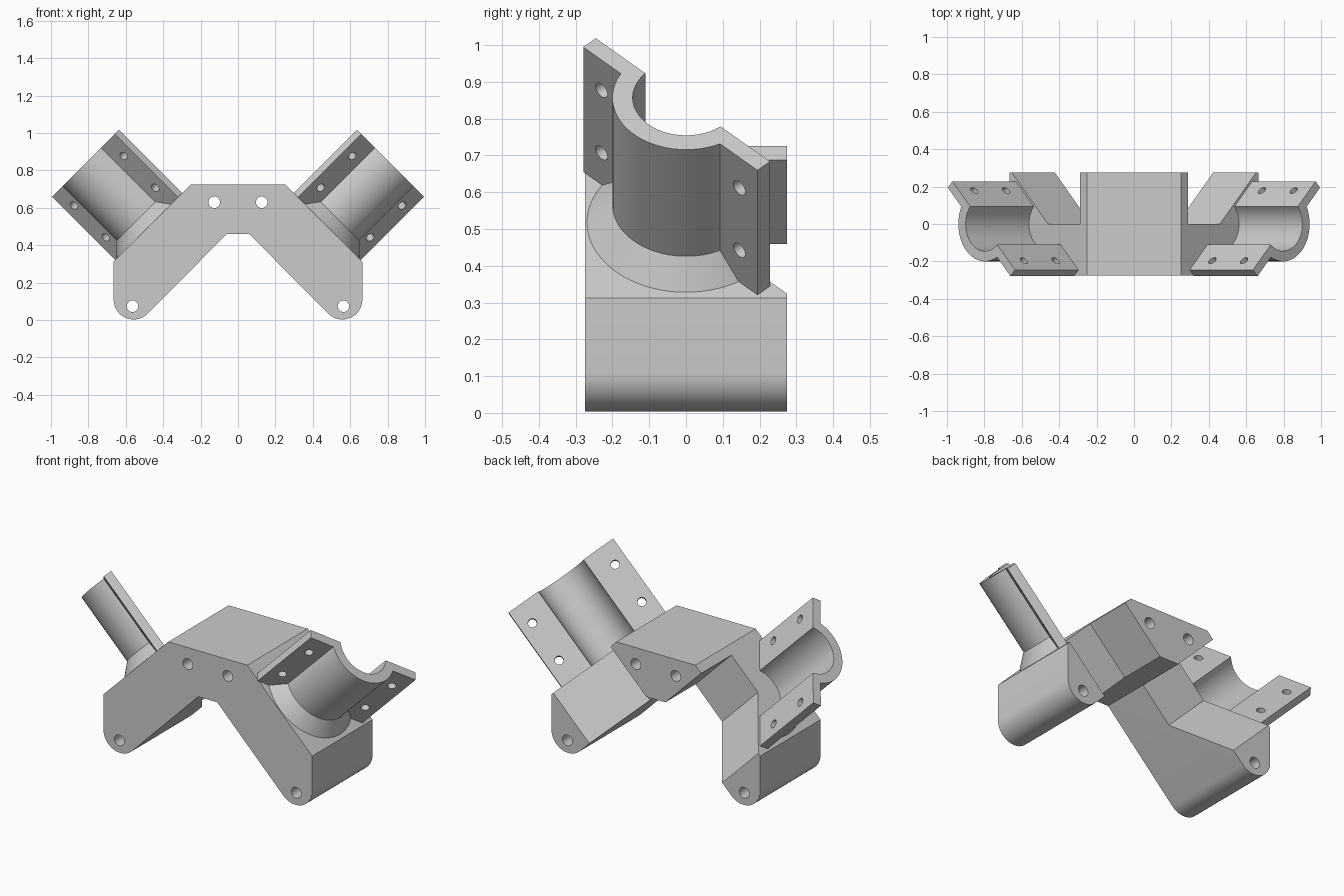
import bpy, bmesh, math
from mathutils import Matrix, Vector

cube = bpy.data.objects.get("Cube")
if cube:
    bpy.data.objects.remove(cube, do_unlink=True)

grey = bpy.data.materials.new("light_grey")
grey.use_nodes = True
COLOUR = (0.6, 0.6, 0.6, 1)
grey.diffuse_color = COLOUR
grey.node_tree.nodes["Principled BSDF"].inputs["Base Color"].default_value = COLOUR

DEPTH = 0.275                 # half depth of the body
BASE, TIP = 0.69, 1.17        # clamp start and end along its sloping axis
SPLIT = -0.012                # clamp split face

# Sloping frame: "up" crosses the clamp axis, "out" follows it
h = math.sqrt(0.5)
Y, UP, OUT = Vector((0, 1, 0)), Vector((-h, 0, h)), Vector((h, 0, h))
ORIGIN = UP * 0.042


def frame(a, b, c, origin):
    m = Matrix((a, b, c)).transposed().to_4x4()
    m.translation = origin
    return m


ARM = frame(Y, UP, OUT, ORIGIN)
CLAMP = frame((Y - UP) * h, (Y + UP) * h, OUT, ORIGIN)
FRONT = frame(Vector((1, 0, 0)), Vector((0, 0, 1)), Vector((0, -1, 0)), Vector())


def make(name, bm, matrix, flip=False):
    bm.transform(matrix)
    if flip:
        bm.transform(Matrix.Scale(-1, 4, (1, 0, 0)))
    bm.normal_update()
    bmesh.ops.recalc_face_normals(bm, faces=bm.faces)
    if bm.calc_volume(signed=True) < 0:
        bmesh.ops.reverse_faces(bm, faces=bm.faces)
    mesh = bpy.data.meshes.new(name)
    bm.to_mesh(mesh)
    bm.free()
    mesh.materials.append(grey)
    obj = bpy.data.objects.new(name, mesh)
    bpy.context.collection.objects.link(obj)
    return obj


def prism(name, points, low, high, matrix, flip=False):
    bm = bmesh.new()
    a = [bm.verts.new((x, y, low)) for x, y in points]
    b = [bm.verts.new((x, y, high)) for x, y in points]
    bm.faces.new(a[::-1])
    bm.faces.new(b)
    for i in range(len(points)):
        j = (i + 1) % len(points)
        bm.faces.new((a[i], a[j], b[j], b[i]))
    return make(name, bm, matrix, flip)


def circle(x, y, r, n=32):
    return [(x + r * math.cos(math.tau * i / n), y + r * math.sin(math.tau * i / n))
            for i in range(n)]


def rectangle(x0, x1, y0, y1):
    return [(x0, y0), (x1, y0), (x1, y1), (x0, y1)]


def combine(obj, other, operation="DIFFERENCE"):
    mod = obj.modifiers.new("join", "BOOLEAN")
    mod.operation, mod.object, mod.solver = operation, other, "EXACT"
    bpy.context.view_layer.update()
    graph = bpy.context.evaluated_depsgraph_get()
    mesh = bpy.data.meshes.new_from_object(obj.evaluated_get(graph))
    obj.modifiers.clear()
    obj.data = mesh
    bpy.data.objects.remove(other, do_unlink=True)


def smooth(obj):
    bpy.ops.object.select_all(action="DESELECT")
    obj.select_set(True)
    bpy.context.view_layer.objects.active = obj
    bpy.ops.object.shade_smooth_by_angle(angle=math.radians(30))


# Body: arched bracket with rounded feet
half = [(0.06, 0.46)]
for i in range(17):
    a = math.radians(225 + 135 * i / 16)
    half.append((0.558 + 0.107 * math.cos(a), 0.11 + 0.107 * math.sin(a)))
half += [(0.665, 0.312), (0.252, 0.725)]
outline = half + [(-x, z) for x, z in reversed(half)]
body = prism("body", outline, -DEPTH, DEPTH, FRONT)

for flip in (False, True):
    # Clearance behind each arm, following the clamp split plane
    combine(body, prism("arm_cutter", [(0, 0), (0.45, -0.45), (0.45, 0.24), (0, 0.24)],
                        0.2, 1.0, ARM, flip))
    # Foot and top bolt holes
    for x, z in ((0.564, 0.074), (0.127, 0.63)):
        combine(body, prism("hole_cutter", circle(x, z, 0.031), -0.4, 0.4, FRONT, flip))
smooth(body)


def pipe(name, flip):
    # Revolved pipe with a flared foot
    profile = [(0.145, BASE), (0.27, BASE), (0.2, 0.76), (0.2, TIP), (0.145, TIP)]
    n = 64
    bm = bmesh.new()
    rings = []
    for i in range(n):
        a = math.tau * (i + 0.5) / n
        rings.append([bm.verts.new((r * math.cos(a), r * math.sin(a), u)) for r, u in profile])
    for i in range(n):
        a, b = rings[i], rings[(i + 1) % n]
        for j in range(len(profile)):
            k = (j + 1) % len(profile)
            bm.faces.new((a[j], b[j], b[k], a[k]))
    return make(name, bm, CLAMP, flip)


# Clamps: half pipes with drilled flanges
DRILL = CLAMP @ Matrix.Rotation(math.radians(90), 4, "X")
for side, flip in (("left", False), ("right", True)):
    clamp = pipe(side + "_clamp", flip)
    for s in (-1, 1):
        flange = prism("flange", rectangle(s * 0.17, s * 0.335, -0.06, 0.02),
                       BASE, TIP, CLAMP, flip)
        combine(clamp, flange, "UNION")
    combine(clamp, prism("split_cutter", rectangle(-0.5, 0.5, SPLIT, 0.5), 0.5, 1.4, CLAMP, flip))
    for s in (-1, 1):
        for u in (0.813, 1.053):
            combine(clamp, prism("bolt_cutter", circle(s * 0.265, u, 0.023, 24),
                                 -0.1, 0.2, DRILL, flip))
    smooth(clamp)
